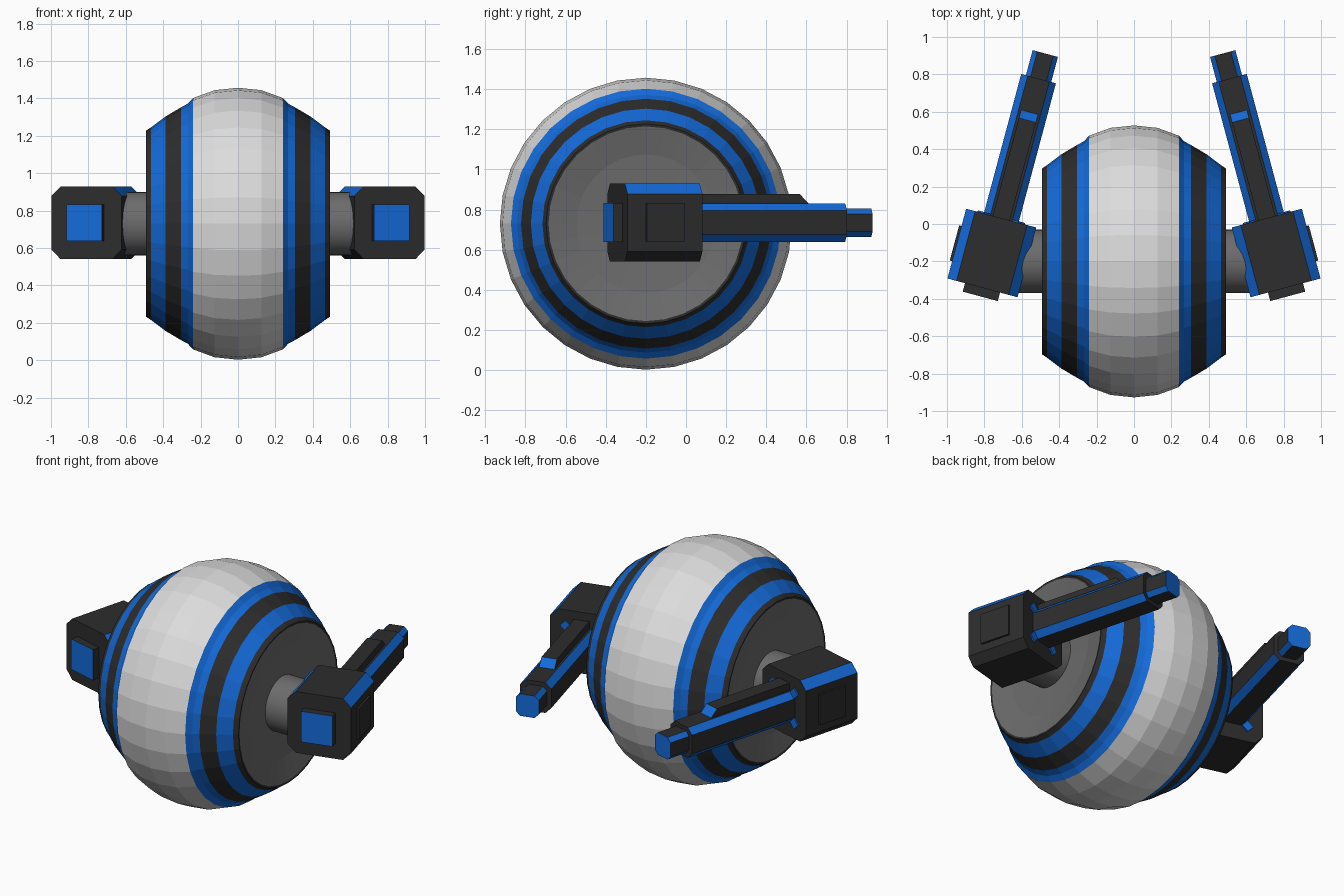
import bpy, bmesh, math
from mathutils import Matrix, Vector

if "Cube" in bpy.data.objects:
    bpy.data.objects.remove(bpy.data.objects["Cube"])


def material(name, rgb):
    m = bpy.data.materials.new(name)
    m.diffuse_color = (*rgb, 1)
    m.use_nodes = True
    m.node_tree.nodes["Principled BSDF"].inputs["Base Color"].default_value = m.diffuse_color
    return m


WHITE, BLUE, DARK, GREY = range(4)
MATS = [material("pale_grey", (0.72, 0.72, 0.72)), material("blue", (0.007, 0.145, 0.70)),
        material("charcoal", (0.026, 0.026, 0.026)), material("mid_grey", (0.15, 0.15, 0.15))]
CY, CZ = -0.2, 0.73


def finish(name, bm, matrix=None):
    bmesh.ops.recalc_face_normals(bm, faces=bm.faces[:])
    me = bpy.data.meshes.new(name)
    bm.to_mesh(me)
    bm.free()
    for m in MATS:
        me.materials.append(m)
    ob = bpy.data.objects.new(name, me)
    bpy.context.collection.objects.link(ob)
    if matrix:
        ob.matrix_world = matrix
    return ob


def lathe_x(name, profile, bands, n=32):
    """Revolve (x, radius) points about the x axis, one material per band."""
    bm = bmesh.new()
    rings = [[bm.verts.new((x, CY + r * math.sin(2 * math.pi * i / n),
                            CZ + r * math.cos(2 * math.pi * i / n)))
              for i in range(n)] for x, r in profile]
    for a, b, mat in zip(rings, rings[1:], bands):
        for i in range(n):
            j = (i + 1) % n
            bm.faces.new((a[i], a[j], b[j], b[i])).material_index = mat
    for ring, mat in ((rings[0], bands[0]), (rings[-1], bands[-1])):
        bm.faces.new(ring).material_index = mat
    return finish(name, bm)


def prism(name, outline, y0, y1, matrix, rule=None):
    """Extrude an (x, z) outline along y, colouring faces by their normal."""
    bm = bmesh.new()
    a = [bm.verts.new((x, y0, z)) for x, z in outline]
    b = [bm.verts.new((x, y1, z)) for x, z in outline]
    bm.faces.new(a)
    bm.faces.new(b)
    for i in range(len(a)):
        j = (i + 1) % len(a)
        bm.faces.new((a[i], a[j], b[j], b[i]))
    bmesh.ops.recalc_face_normals(bm, faces=bm.faces[:])
    for f in bm.faces:
        f.material_index = BLUE if rule and rule(f.normal) else DARK
    return finish(name, bm, matrix)


def octagon(h, c):
    return [(-h + c, -h), (h - c, -h), (h, -h + c), (h, h - c),
            (h - c, h), (-h + c, h), (-h, h - c), (-h, -h + c)]


def rect(w, z0, z1):
    return [(-w, z0), (w, z0), (w, z1), (-w, z1)]


def sloped(n):
    return abs(n.x) > 0.2 and abs(n.z) > 0.2


# ball-shaped body: dished sides, striped shoulders, pale centre
half = [(0.45, 0.17), (0.46, 0.345), (0.49, 0.485), (0.492, 0.497), (0.465, 0.515),
        (0.388, 0.573), (0.305, 0.622), (0.268, 0.642), (0.24, 0.672), (0.125, 0.714)]
bands = [GREY, GREY, DARK, DARK, BLUE, DARK, BLUE, BLUE, WHITE, WHITE]
profile = [(-x, r) for x, r in half] + [(0, 0.727)] + half[::-1]
lathe_x("body", profile, bands + bands[::-1])

for s, side in ((1, "right"), (-1, "left")):
    # axle joining the body to the arm
    axle = lathe_x(side + "_axle", [(s * 0.44, 0.17), (s * 0.70, 0.17)], [GREY])
    for f in axle.data.polygons:
        f.use_smooth = len(f.vertices) == 4

    M = Matrix.Translation((s * 0.76, -0.155, 0.735)) @ Matrix.Rotation(s * math.radians(15), 4, 'Z')
    # arm housing with blue upper chamfers
    prism(side + "_housing", octagon(0.194, 0.05), -0.193, 0.193, M,
          lambda n: sloped(n) and n.z > 0)
    # front panel with blue face
    prism(side + "_front_panel", rect(0.097, -0.097, 0.097), -0.24, -0.19, M,
          lambda n: n.y < -0.5)
    # outer side panel
    prism(side + "_side_panel", rect(0.097, -0.097, 0.097), 0.19, 0.207,
          M @ Matrix.Rotation(-s * math.pi / 2, 4, 'Z'))
    # barrel and tip with blue chamfers
    prism(side + "_barrel", octagon(0.096, 0.036), 0.19, 0.965, M, sloped)
    prism(side + "_barrel_tip", octagon(0.07, 0.026), 0.96, 1.104, M,
          lambda n: sloped(n) or n.y > 0.5)
    # blue corner tabs where the barrel meets the housing
    for k in range(4):
        R = Matrix.Rotation(math.radians(45 + 90 * k), 4, 'Y')
        prism(side + "_corner_tab_%d" % (k + 1), rect(0.025, 0.10, 0.16), 0.19, 0.201,
              M @ R, lambda n: True)
    # top rail ending in a blue ramp
    bm = bmesh.new()
    loops = [[bm.verts.new((x, y, z)) for y, z in
              ((0.19, 0.09), (0.785, 0.09), (0.735, 0.142), (0.19, 0.142))]
             for x in (-0.047, 0.047)]
    bm.faces.new(loops[0])
    bm.faces.new(loops[1])
    for i in range(4):
        j = (i + 1) % 4
        bm.faces.new((loops[0][i], loops[0][j], loops[1][j], loops[1][i]))
    bmesh.ops.recalc_face_normals(bm, faces=bm.faces[:])
    for f in bm.faces:
        f.material_index = BLUE if f.normal.y > 0.2 else DARK
    finish(side + "_top_rail", bm, M)
